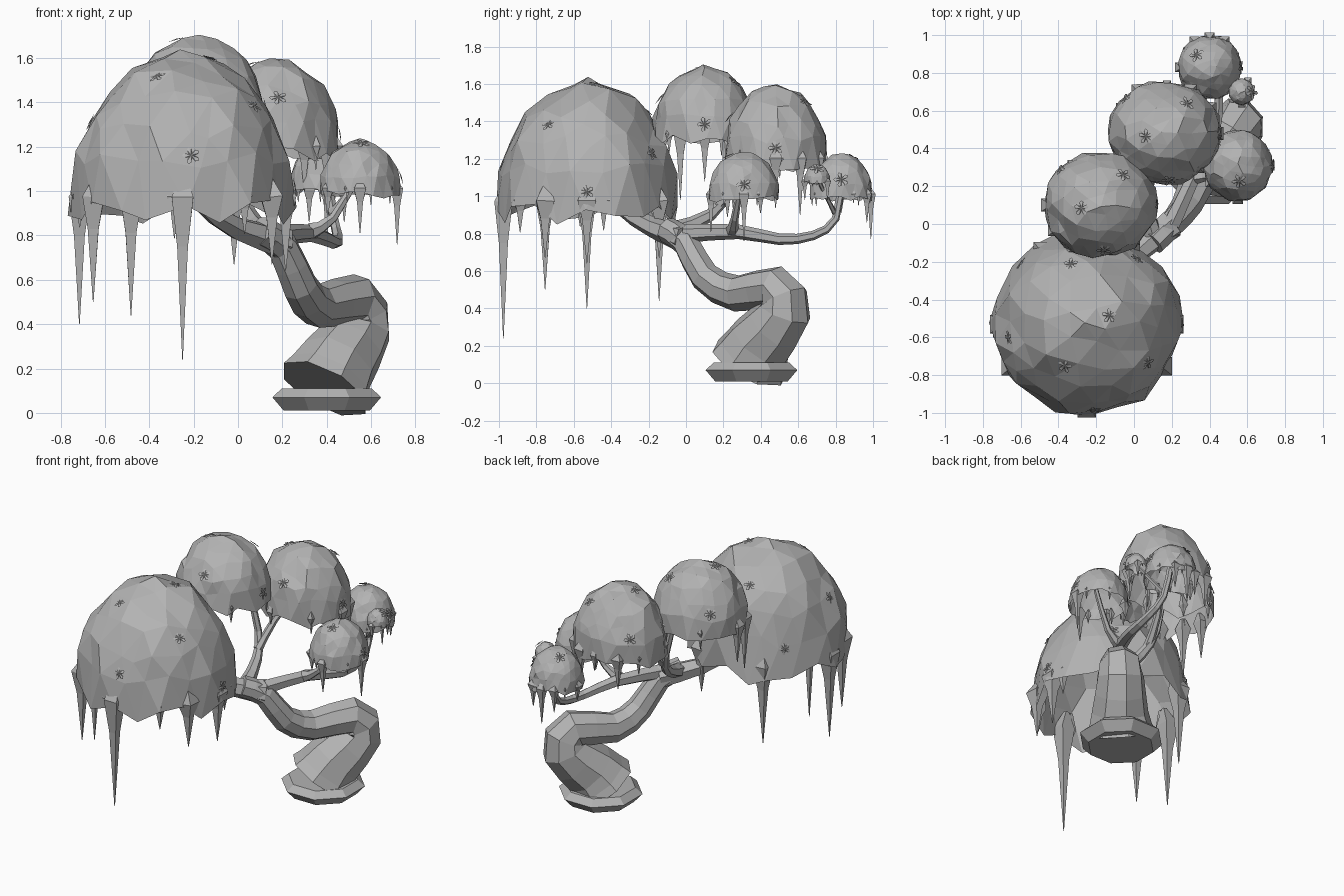
import bpy, bmesh, math, random
from mathutils import Vector
from mathutils.bvhtree import BVHTree

random.seed(4)
cube = bpy.data.objects.get("Cube")
if cube:
    bpy.data.objects.remove(cube)

GREY = (.45, .45, .45, 1)
material = bpy.data.materials.new("plain grey")
material.use_nodes = True
material.diffuse_color = GREY
material.node_tree.nodes["Principled BSDF"].inputs["Base Color"].default_value = GREY


def finish(bm, name):
    """Turn a bmesh into a named object in the scene."""
    bmesh.ops.recalc_face_normals(bm, faces=bm.faces)
    mesh = bpy.data.meshes.new(name)
    bm.to_mesh(mesh)
    bm.free()
    mesh.materials.append(material)
    bpy.context.collection.objects.link(bpy.data.objects.new(name, mesh))


def tube(bm, points, radii, sides):
    """Faceted tube through the points, with one radius for each point."""
    previous, across, rings = None, Vector((1, 0, 0)), []
    for i, (point, radius) in enumerate(zip(points, radii)):
        before = points[max(i - 1, 0)]
        after = points[min(i + 1, len(points) - 1)]
        along = (after - before).normalized()
        if previous:
            across = previous.rotation_difference(along) @ across
        across = (across - along * across.dot(along)).normalized()
        upward = along.cross(across)
        previous = along
        ring = []
        for k in range(sides):
            angle = math.tau * (k + .5) / sides
            offset = across * math.cos(angle) + upward * math.sin(angle)
            ring.append(bm.verts.new(point + offset * radius))
        rings.append(ring)
    for low, high in zip(rings, rings[1:]):
        for k in range(sides):
            n = (k + 1) % sides
            bm.faces.new((low[k], low[n], high[n], high[k]))
    bm.faces.new(rings[0][::-1])
    bm.faces.new(rings[-1])


def spline(corners):
    """Corner points with a smooth midpoint added between each pair."""
    padded = [corners[0], *corners, corners[-1]]
    path = []
    for before, start, end, after in zip(padded, padded[1:], padded[2:], padded[3:]):
        path.append(start)
        path.append((start + end) * .5 + (start + end - before - after) / 16)
    path.append(corners[-1])
    return path


def wood(name, sides, thick, thin, *corners):
    """Limb along a smooth path, tapering quickly at first and then slowly."""
    path = spline([Vector(corner) for corner in corners])
    last = len(path) - 1
    radii = [thin + (thick - thin) * (1 - i / last) ** 2 for i in range(last + 1)]
    bm = bmesh.new()
    tube(bm, path, radii, sides)
    finish(bm, name)


def flowers(name, tree, centre, count, spread):
    """Five-petalled plates spaced around the dome by the golden angle."""
    bm = bmesh.new()
    for i in range(count):
        height = (i + .7) / count
        flat = math.sqrt(1 - height * height)
        angle = i * math.radians(137.5)
        outward = Vector((math.cos(angle) * flat, math.sin(angle) * flat, height * spread))
        hit, normal, _, _ = tree.ray_cast(centre + outward * 3, -outward)
        tilt = normal.to_track_quat('Z', 'Y')
        base = hit + normal * .008
        hub = bm.verts.new(base + normal * .005)
        rim = []
        for k in range(20):
            turn = math.tau * k / 20
            reach = (.012, .034, .042, .034)[k % 4]
            petal = Vector((math.cos(turn), math.sin(turn), 0)) * reach
            rim.append(bm.verts.new(base + tilt @ petal))
        for k in range(20):
            bm.faces.new((hub, rim[k - 1], rim[k]))
    finish(bm, name)


def canopy(name, centre, width, depth, height, spikes, blooms):
    """Open faceted shell; spikes maps a clock step around the rim to its drop."""
    centre = Vector(centre)
    size = (width + depth) / 2
    bm = bmesh.new()
    bmesh.ops.create_icosphere(bm, subdivisions=3, radius=1)
    below = [v for v in bm.verts if v.co.z < -.1]
    bmesh.ops.delete(bm, geom=below, context='VERTS')
    for v in bm.verts:
        nudge = Vector([random.uniform(-.06, .06) for _ in range(3)])
        x, y, z = (v.co + nudge).normalized() * random.uniform(.96, 1.04)
        if v.is_boundary:
            z = -random.uniform(0, .2)
        v.co = centre + Vector((x * width, y * depth, z * height))
    tree = BVHTree.FromBMesh(bm)
    flowers(name + "_flowers", tree, centre, blooms, height / size)

    def hang(step, drop, girth):
        angle = math.tau * step / 12
        rim = centre + Vector((math.cos(angle) * width, math.sin(angle) * depth, 0)) * .93
        top = rim.lerp(centre, .06) + Vector((0, 0, height / 6))
        tip = rim - Vector((0, 0, drop))
        points = [top, rim, rim.lerp(tip, .3), tip]
        tube(bm, points, [girth / 4, girth, girth / 2, .002], 4)

    # ragged fringe, then the long spikes
    for step in range(0, 12, 2):
        hang(step + random.random(), size * random.uniform(.25, .4), size * .1)
    for step, drop in spikes.items():
        hang(step, drop, .02 + size * .1)
    finish(bm, name)


# Flared foot and twisting trunk
foot = bmesh.new()
tube(foot, [Vector((.4, .35, z)) for z in (.01, .07, .11)], [.21, .265, .22], 8)
finish(foot, "trunk_foot")
wood("trunk", 8, .22, .07, (.39, .34, .11), (.45, .4, .22), (.55, .53, .38), (.52, .48, .51),
     (.36, .27, .48), (.28, .1, .57), (.2, 0, .75), (.1, -.1, .82))

# Limbs reaching up into each canopy
wood("front_limb", 6, .08, .035, (.2, 0, .77), (0, -.17, .83), (-.17, -.36, .95),
     (-.2, -.4, 1.1))
wood("back_limb", 6, .05, .02, (.2, 0, .8), (.33, .28, .81), (.43, .5, .77),
     (.45, .68, .79), (.43, .8, .88), (.4, .83, 1.1))
wood("upper_limb", 6, .05, .02, (.1, -.05, .82), (.05, .13, .9), (0, .22, 1.05),
     (-.08, .2, 1.4))
wood("middle_limb", 6, .03, .02, (.03, .17, .95), (.06, .3, 1.1), (.14, .45, 1.3))
wood("side_limb", 6, .04, .015, (.33, .25, .82), (.43, .26, .88), (.56, .3, 1.1))
wood("twig", 5, .015, .01, (.42, .8, .9), (.5, .75, 1), (.57, .7, 1.1))

# Hanging foliage, from the front to the back
canopy("front_canopy", (-.25, -.53, .97), .5, .48, .65,
       {9: .73, 7: .47, 6: .57, 4: .53, 11: .3, 0: .33, 2: .3}, 9)
canopy("upper_canopy", (-.18, .1, 1.33), .3, .28, .37, {6: .25, 7: .35, 8: .2}, 5)
canopy("middle_canopy", (.16, .48, 1.2), .3, .28, .4, {0: .2, 1: .3, 2: .2, 4: .2}, 5)
canopy("side_canopy", (.55, .31, 1.01), .18, .19, .22, {0: .25, 9: .2, 7: .12, 5: .1}, 3)
canopy("back_canopy", (.4, .83, 1.01), .17, .17, .22, {3: .24, 4: .15, 2: .15, 6: .1}, 2)
canopy("small_canopy", (.57, .7, 1.08), .07, .07, .09, {9: .1, 2: .1}, 1)
